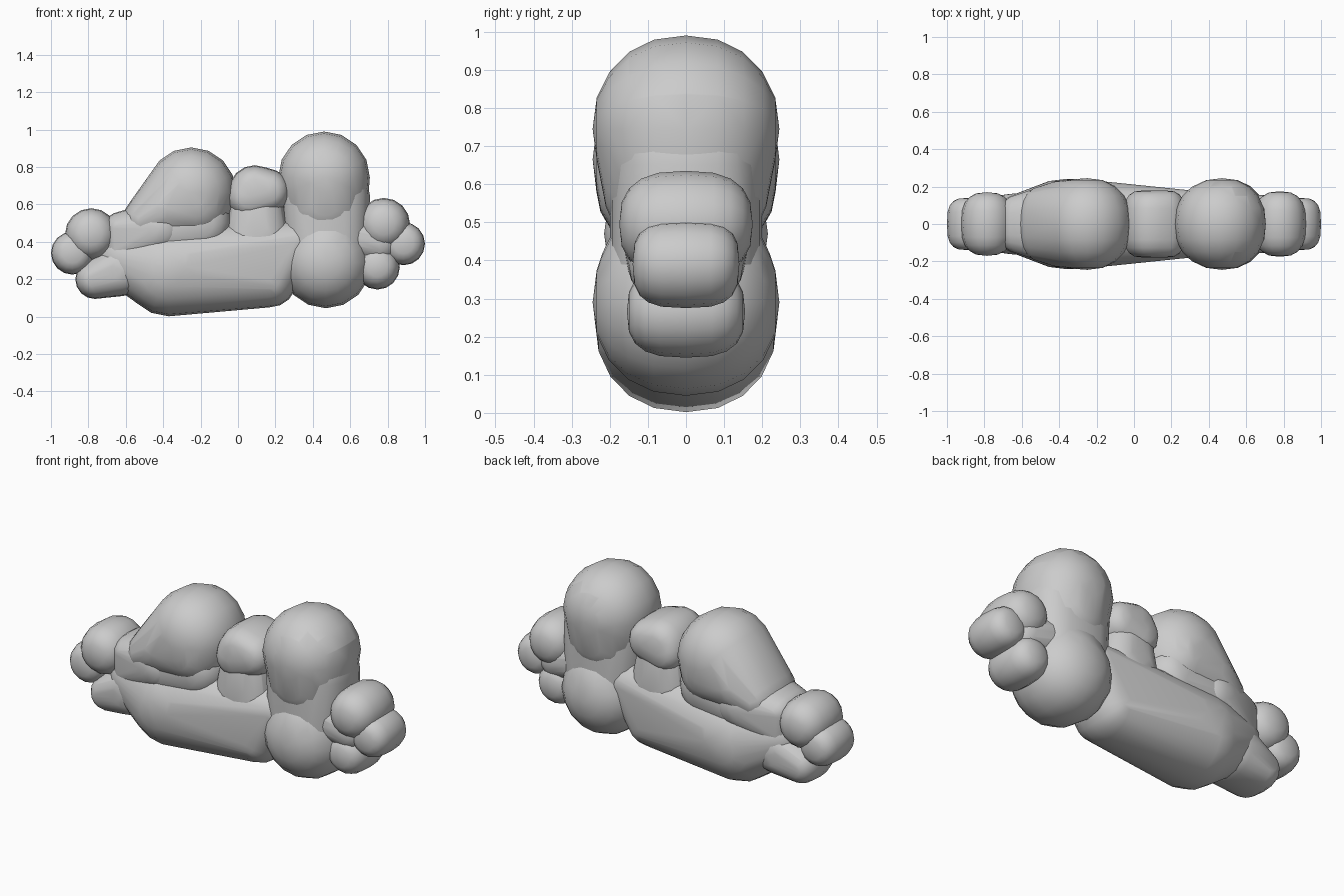
import bpy, bmesh
from math import sin, cos, pi


def ball_points(x, z, r, ry, box=0.9, segs=16, rings=10):
    """Points of a rounded puff: circular from the front, boxier in depth when box < 1."""
    pts = []
    for j in range(rings + 1):
        a = -pi / 2 + pi * j / rings
        rad = r * max(cos(a), 0.0) ** box
        y = ry * abs(sin(a)) ** box * (1 if a >= 0 else -1)
        if j in (0, rings):
            pts.append((x, y, z))
            continue
        for i in range(segs):
            t = 2 * pi * i / segs
            pts.append((x + rad * cos(t), y, z + rad * sin(t)))
    return pts


def puff(name, *balls):
    """Smooth skin stretched over one or more balls."""
    bm = bmesh.new()
    for b in balls:
        for p in ball_points(*b):
            bm.verts.new(p)
    bmesh.ops.remove_doubles(bm, verts=bm.verts, dist=0.0005)
    res = bmesh.ops.convex_hull(bm, input=bm.verts)
    junk = {g for g in res["geom_interior"] + res["geom_unused"]
            if isinstance(g, bmesh.types.BMVert)}
    bmesh.ops.delete(bm, geom=list(junk), context='VERTS')
    bmesh.ops.recalc_face_normals(bm, faces=bm.faces)
    me = bpy.data.meshes.new(name)
    bm.to_mesh(me)
    bm.free()
    for p in me.polygons:
        p.use_smooth = True
    ob = bpy.data.objects.new(name, me)
    bpy.context.collection.objects.link(ob)
    return ob


# Long lower body of the cloud
puff("lower_body",
     (-0.37, 0.247, 0.245, 0.24), (-0.28, 0.27, 0.20, 0.24),
     (-0.60, 0.31, 0.16, 0.16),
     (0.02, 0.25, 0.19, 0.185), (0.17, 0.195, 0.145, 0.18),
     (0.30, 0.39, 0.13, 0.18))

# Large right-hand lobes and the waist joining them
puff("right_top_lobe", (0.47, 0.745, 0.235, 0.245), (0.46, 0.745, 0.245, 0.24),
     (0.465, 0.62, 0.23, 0.22))
puff("right_bottom_lobe", (0.47, 0.29, 0.245, 0.245), (0.475, 0.34, 0.225, 0.23))
puff("right_core", (0.47, 0.65, 0.235, 0.20, 0.75), (0.475, 0.35, 0.225, 0.20, 0.75))

# Left-hand dome with its sloping shoulder
puff("left_top_lobe", (-0.25, 0.665, 0.24, 0.245), (-0.225, 0.60, 0.195, 0.235),
     (-0.38, 0.58, 0.15, 0.235), (-0.49, 0.515, 0.13, 0.20))
puff("left_core", (-0.20, 0.50, 0.17, 0.20, 0.75), (-0.45, 0.45, 0.15, 0.20, 0.75))
puff("left_shoulder", (-0.42, 0.47, 0.15, 0.215, 0.8), (-0.63, 0.47, 0.09, 0.15, 0.8),
     (-0.62, 0.36, 0.10, 0.15, 0.8))

# Puff between the two domes, running down into the body
puff("middle_top_puff", (0.09, 0.67, 0.14, 0.18, 0.65), (0.16, 0.67, 0.12, 0.18, 0.65),
     (0.06, 0.64, 0.12, 0.18, 0.65))
puff("middle_core", (0.10, 0.58, 0.15, 0.165, 0.7), (0.10, 0.42, 0.18, 0.18, 0.7))

# Small puffs at both ends
puff("left_end_puff", (-0.785, 0.44, 0.14, 0.17, 0.75))
puff("left_tip_puff", (-0.885, 0.34, 0.115, 0.14, 0.65))
puff("left_low_puff", (-0.765, 0.20, 0.105, 0.145, 0.75), (-0.62, 0.25, 0.14, 0.165, 0.75))
puff("right_end_puff", (0.78, 0.495, 0.14, 0.175, 0.75))
puff("right_tip_puff", (0.885, 0.39, 0.115, 0.14, 0.65))
puff("right_low_puff", (0.745, 0.265, 0.12, 0.155, 0.7))
puff("right_neck", (0.62, 0.42, 0.12, 0.16), (0.75, 0.39, 0.12, 0.15))
